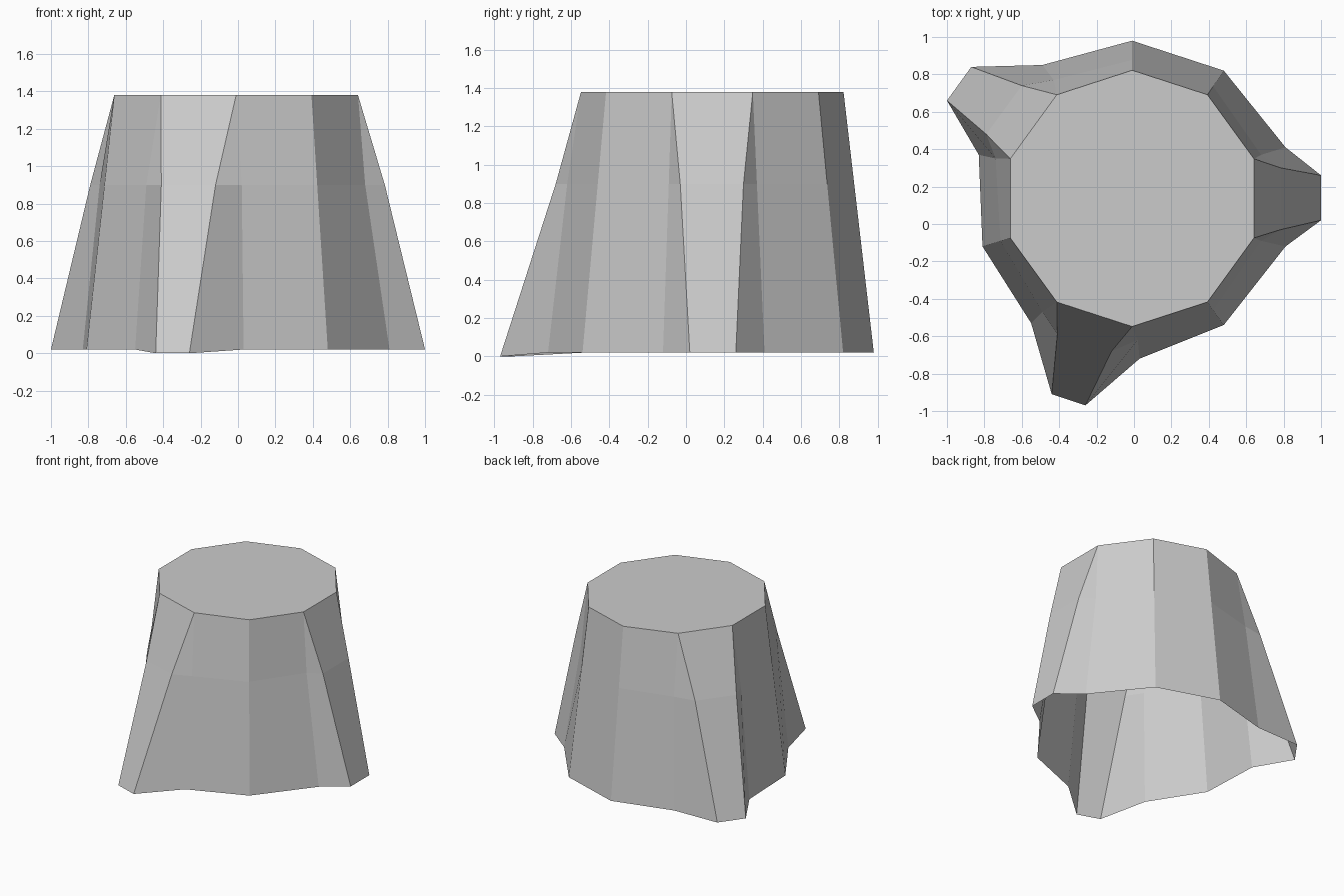
import bpy
import bmesh
import math
from mathutils import Vector

default_cube = bpy.data.objects.get("Cube")
if default_cube:
    bpy.data.objects.remove(default_cube, do_unlink=True)

TOP_HEIGHT, MID_HEIGHT, BASE_HEIGHT = 1.38, 0.9, 0.02
SIDES = 10
CENTRE = Vector((-0.01, 0.137))
TOP_RADIUS = 0.685


def flat_material(name, colour):
    material = bpy.data.materials.new(name)
    material.use_nodes = True
    material.diffuse_color = colour
    shader = next(node for node in material.node_tree.nodes if node.type == 'BSDF_PRINCIPLED')
    shader.inputs["Base Color"].default_value = colour
    return material


def top_point(corner):
    """Corner of the cut top, counted clockwise from the back."""
    angle = math.pi / 2 - corner * math.tau / SIDES
    return CENTRE + TOP_RADIUS * Vector((math.cos(angle), math.sin(angle)))


# Plain bark corners: corner number -> foot point
plain_corners = {
    0: (-0.01, 0.98),
    1: (0.48, 0.82),
    4: (0.48, -0.54),
    7: (-0.81, -0.12),
}

# Flared roots: first corner -> (side, ridge, ridge, side) at middle and foot
roots = {
    2: (((0.68, 0.37), (0.785, 0.30), (0.785, -0.03), (0.68, -0.09)),
        ((0.81, 0.41), (1.0, 0.26), (1.0, 0.02), (0.81, -0.12))),
    5: (((0.02, -0.62), (-0.12, -0.68), (-0.41, -0.59), (-0.49, -0.47)),
        ((0.03, -0.72), (-0.26, -0.97), (-0.44, -0.91), (-0.55, -0.53))),
    8: (((-0.74, 0.35), (-0.79, 0.48), (-0.60, 0.74), (-0.43, 0.77)),
        ((-0.83, 0.37), (-1.0, 0.66), (-0.87, 0.84), (-0.49, 0.85))),
}

# Gather the columns of the trunk: top corner, middle point, foot point
columns = []
for corner in range(SIDES):
    if corner in plain_corners:
        foot = Vector(plain_corners[corner])
        blend = (TOP_HEIGHT - MID_HEIGHT) / (TOP_HEIGHT - BASE_HEIGHT)
        columns.append((corner, top_point(corner).lerp(foot, blend), foot))
    elif corner in roots:
        for step, (middle, foot) in enumerate(zip(*roots[corner])):
            columns.append((corner + step // 2, Vector(middle), Vector(foot)))

# Trunk: capped top, bark walls with roots, open and hollow underneath
bm = bmesh.new()
top_ring = [bm.verts.new((*top_point(corner), TOP_HEIGHT)) for corner in range(SIDES)]
strips = []
for corner, middle, foot in columns:
    # the front root reaches slightly lower than the others
    foot_height = 0.0 if foot.y < -0.9 else BASE_HEIGHT
    strips.append((top_ring[corner],
                   bm.verts.new((*middle, MID_HEIGHT)),
                   bm.verts.new((*foot, foot_height))))

bm.faces.new(list(reversed(top_ring)))
for current, following in zip(strips, strips[1:] + strips[:1]):
    for upper in range(2):
        corners = [current[upper], following[upper], following[upper + 1], current[upper + 1]]
        # side columns of a root share their top corner, giving a triangle
        bm.faces.new(list(dict.fromkeys(corners)))

mesh = bpy.data.meshes.new("tree_stump")
bm.to_mesh(mesh)
bm.free()
mesh.materials.append(flat_material("plain grey", (0.6, 0.6, 0.6, 1.0)))
stump = bpy.data.objects.new("tree_stump", mesh)
bpy.context.collection.objects.link(stump)
